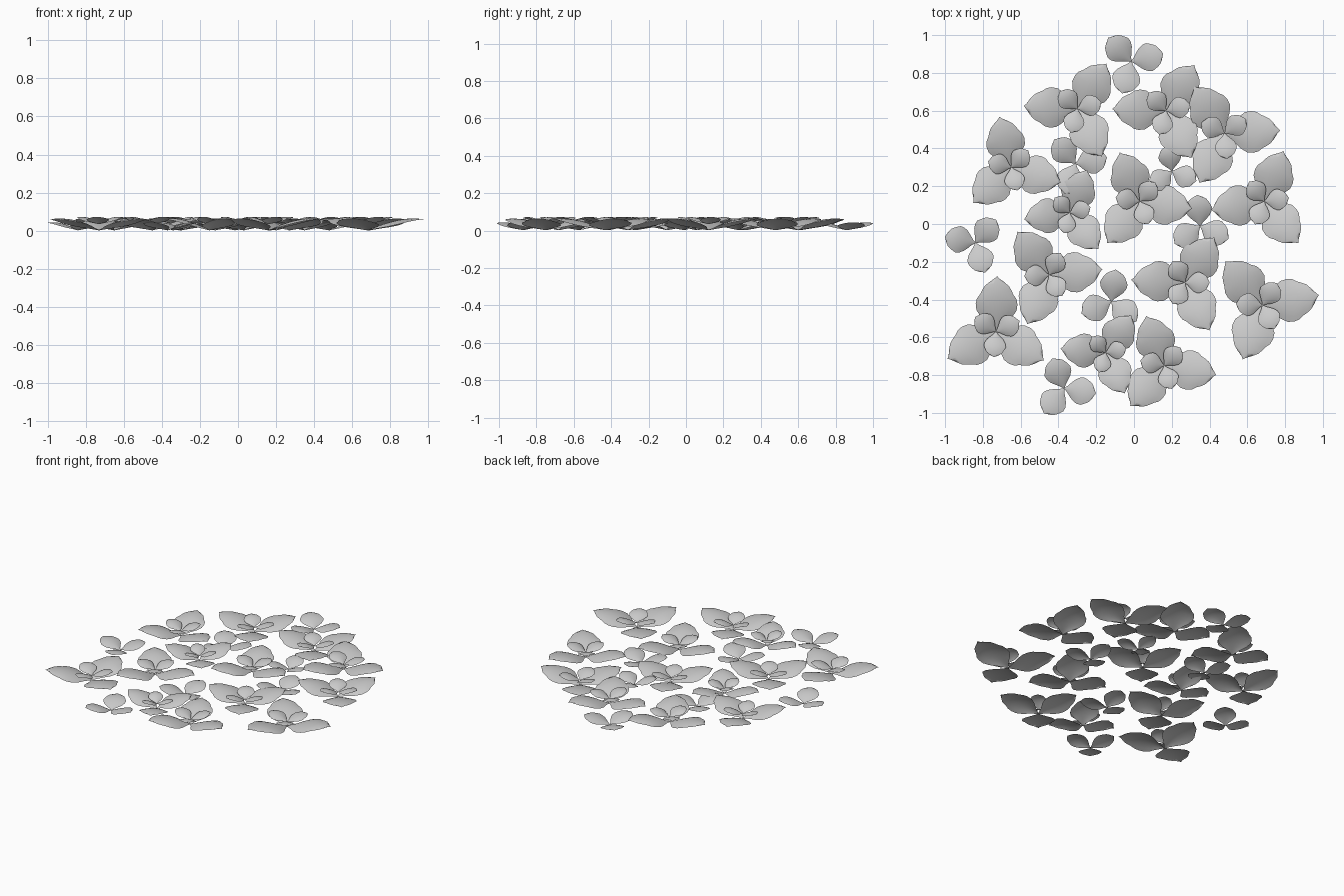
import bpy, bmesh
from math import sin, cos, pi, radians

if "Cube" in bpy.data.objects:
    bpy.data.objects.remove(bpy.data.objects["Cube"])

# half-width outlines along the blade (fraction of leaf length)
BIG = [(0, .015), (.08, .075), (.17, .16), (.28, .28), (.4, .36), (.52, .375),
       (.62, .355), (.7, .30), (.78, .265), (.86, .22), (.94, .13), (1, .015)]
SMALL = [(0, .015), (.1, .09), (.2, .20), (.33, .33), (.47, .41), (.6, .43),
         (.7, .39), (.8, .34), (.89, .28), (.96, .18), (1, .06)]
CROSS = 8


def add_leaf(bm, cx, cy, base, angle, length, rise, outline):
    """Arched blade rising outward from the centre, with a drooping tip."""
    ca, sa = cos(angle), sin(angle)
    rows = []
    for t, w in outline:
        row = []
        for j in range(CROSS + 1):
            s = 2 * j / CROSS - 1
            u = length * (t - .05 * t * s * s)
            v = length * w * s
            z = base + rise * sin(t * pi / 1.6) - rise * .32 * s * s * sin(pi * t)
            row.append(bm.verts.new((cx + u * ca - v * sa, cy + u * sa + v * ca, z)))
        rows.append(row)
    for a, b in zip(rows, rows[1:]):
        for j in range(CROSS):
            bm.faces.new((a[j], b[j], b[j + 1], a[j + 1]))


def whorl(bm, cx, cy, base, deg, length, rise, outline):
    for k in range(3):
        add_leaf(bm, cx, cy, base, radians(deg + 120 * k), length, rise, outline)


def finish(bm, name):
    me = bpy.data.meshes.new(name)
    bmesh.ops.recalc_face_normals(bm, faces=bm.faces)
    if sum(f.normal.z for f in bm.faces) < 0:
        bmesh.ops.reverse_faces(bm, faces=bm.faces)
    bm.to_mesh(me)
    bm.free()
    me.shade_smooth()
    bpy.context.collection.objects.link(bpy.data.objects.new(name, me))


# mature plants: x, y, large-leaf angle, large-leaf length, small-leaf angle
PLANTS = [
    (-.30, .61, 57, .285, 15), (.17, .60, 58, .285, 14), (.48, .48, 3, .295, 35),
    (-.65, .30, 103, .275, 45), (-.34, .06, 68, .245, 15), (.03, .12, 112, .28, 50),
    (.69, .12, 69, .285, 8), (-.45, -.27, 6, .285, 62), (.27, -.31, 57, .285, 0),
    (-.73, -.57, 89, .295, 25), (.68, -.43, 10, .305, 57), (-.15, -.68, 55, .24, 12),
    (.16, -.75, 110, .28, 48)]
# seedlings: x, y, angle, leaf length
SEEDLINGS = [
    (-.015, .86, 14, .175), (-.31, .32, 11, .17), (.20, .28, 98, .14),
    (.35, -.01, 95, .165), (-.84, -.10, 48, .165), (-.12, -.41, 82, .17),
    (-.37, -.87, 111, .17)]

# large lower leaves and small crown leaves
big, crown = bmesh.new(), bmesh.new()
for x, y, a, length, b in PLANTS:
    whorl(big, x, y, .002, a, length, .062, BIG)
    whorl(crown, x, y, .034, b, length * .46, .038, SMALL)
finish(big, "large_leaves")
finish(crown, "crown_leaves")

# separate young plants
young = bmesh.new()
for x, y, a, length in SEEDLINGS:
    whorl(young, x, y, .002, a, length, .042, SMALL)
finish(young, "seedling_leaves")
